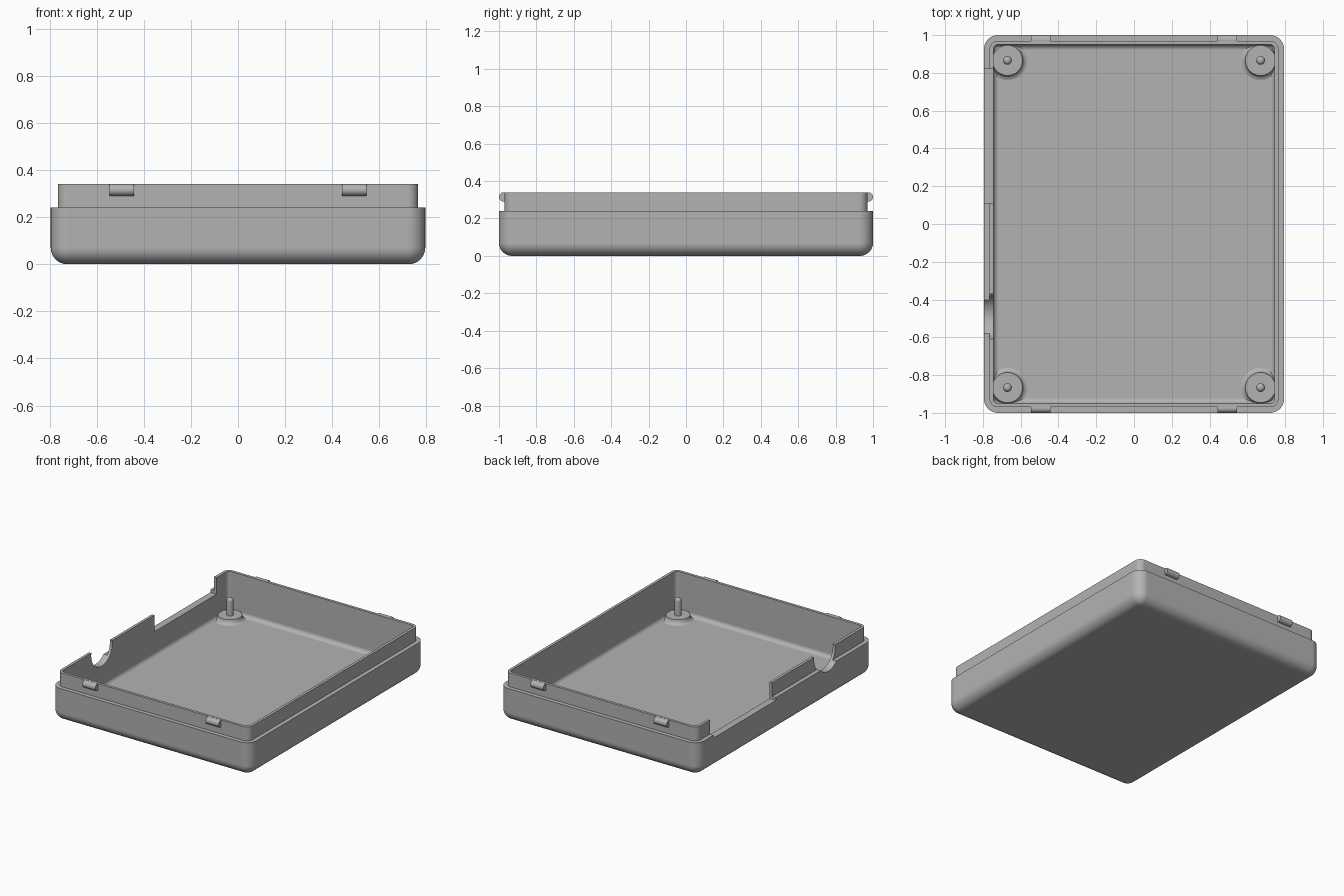
import bpy, bmesh
from math import sin, cos, pi, radians
from mathutils import Matrix

if "Cube" in bpy.data.objects:
    bpy.data.objects.remove(bpy.data.objects["Cube"], do_unlink=True)

grey = bpy.data.materials.new("plain_grey")
grey.use_nodes = True
COLOUR = (0.45, 0.45, 0.45, 1)
grey.diffuse_color = COLOUR
grey.node_tree.nodes["Principled BSDF"].inputs["Base Color"].default_value = COLOUR

HX, HY = 0.795, 1.0                    # outer half width and depth
RIM, TOP, FLOOR = 0.24, 0.34, 0.042    # heights
CORNER, FILLET = 0.075, 0.07
WALL, LIP = 0.05, 0.03                 # insets of inner wall and lip


def add_object(name, bm):
    bmesh.ops.recalc_face_normals(bm, faces=bm.faces)
    mesh = bpy.data.meshes.new(name)
    bm.to_mesh(mesh)
    bm.free()
    mesh.materials.append(grey)
    obj = bpy.data.objects.new(name, mesh)
    bpy.context.collection.objects.link(obj)
    return obj


def select(obj):
    bpy.ops.object.select_all(action="DESELECT")
    obj.select_set(True)
    bpy.context.view_layer.objects.active = obj


def smooth(obj):
    select(obj)
    bpy.ops.object.shade_smooth_by_angle(angle=radians(32))


def rounded_ring(bm, inset, z, steps=8):
    """Rounded rectangle of vertices, inset from the outer wall."""
    r = max(CORNER - inset, 0.004)
    verts = []
    for q, (sx, sy) in enumerate([(1, 1), (-1, 1), (-1, -1), (1, -1)]):
        cx, cy = sx * (HX - inset - r), sy * (HY - inset - r)
        for i in range(steps + 1):
            a = (q + i / steps) * pi / 2
            verts.append(bm.verts.new((cx + r * cos(a), cy + r * sin(a), z)))
    return verts


def loft(bm, rings):
    n = len(rings[0])
    for a, b in zip(rings, rings[1:]):
        for i in range(n):
            j = (i + 1) % n
            bm.faces.new((a[i], a[j], b[j], b[i]))
    bm.faces.new(rings[0])
    bm.faces.new(rings[-1])


# Tray shell: outer fillet, rim, stepped lip, inner wall, inner fillet
def fillet(inset, z, r, steps):
    arc = [i / steps * pi / 2 for i in range(steps + 1)]
    return [(inset + r * (1 - sin(a)), z + r * (1 - cos(a))) for a in arc]


section = fillet(0, 0, FILLET, 8)
section += [(0, RIM), (LIP, RIM), (LIP, TOP), (WALL, TOP)]
section += fillet(WALL, FLOOR, 0.03, 5)[::-1]
bm = bmesh.new()
loft(bm, [rounded_ring(bm, inset, z) for inset, z in section])
tray = add_object("tray_shell", bm)


# Openings in the right wall: a long slot and a round cable notch
def cut(target, bm):
    cutter = add_object("cutter", bm)
    cutter.hide_render = True
    mod = target.modifiers.new("opening", "BOOLEAN")
    mod.operation, mod.solver, mod.object = "DIFFERENCE", "EXACT", cutter
    select(target)
    bpy.ops.object.modifier_apply(modifier=mod.name)
    bpy.data.objects.remove(cutter, do_unlink=True)


bm = bmesh.new()
bmesh.ops.create_cube(bm, size=1, matrix=Matrix.Translation((-HX, 0.465, 0.42))
                      @ Matrix.Diagonal((0.2, 0.71, 0.4, 1)))
cut(tray, bm)
bm = bmesh.new()
bmesh.ops.create_cone(bm, cap_ends=True, segments=48, radius1=0.121, radius2=0.121,
                      depth=0.2, matrix=Matrix.Translation((-HX, -0.49, 0.322))
                      @ Matrix.Rotation(pi / 2, 4, "Y"))
cut(tray, bm)
smooth(tray)
weighted = tray.modifiers.new("flat_walls", "WEIGHTED_NORMAL")
weighted.keep_sharp = True


# Corner posts: flared collar with a round-topped pin
def lathe(name, profile, x, y, segments=32):
    bm = bmesh.new()
    rings = [[bm.verts.new((x + r * cos(2 * pi * i / segments),
                            y + r * sin(2 * pi * i / segments), z))
              for i in range(segments)] for r, z in profile]
    loft(bm, rings)
    smooth(add_object(name, bm))


post = [(0.105, 0.035), (0.105, FLOOR), (0.092, 0.046), (0.084, 0.055), (0.08, 0.075),
        (0.023, 0.075)]
post += [(0.023 * cos(a), 0.177 + 0.023 * sin(a))
         for a in [i * pi / 10 for i in range(5)]]
# Snap clips: short round bars on the front and back of the lip
for side, sx in (("left", 1), ("right", -1)):
    for end, sy in (("front", -1), ("back", 1)):
        lathe(f"{end}_{side}_post", post, sx * 0.67, sy * 0.866)
        bm = bmesh.new()
        bmesh.ops.create_cone(bm, cap_ends=True, segments=24, radius1=0.025,
                              radius2=0.025, depth=0.104,
                              matrix=Matrix.Translation((sx * 0.493, sy * 0.975, 0.315))
                              @ Matrix.Rotation(pi / 2, 4, "Y"))
        smooth(add_object(f"{end}_{side}_clip", bm))
